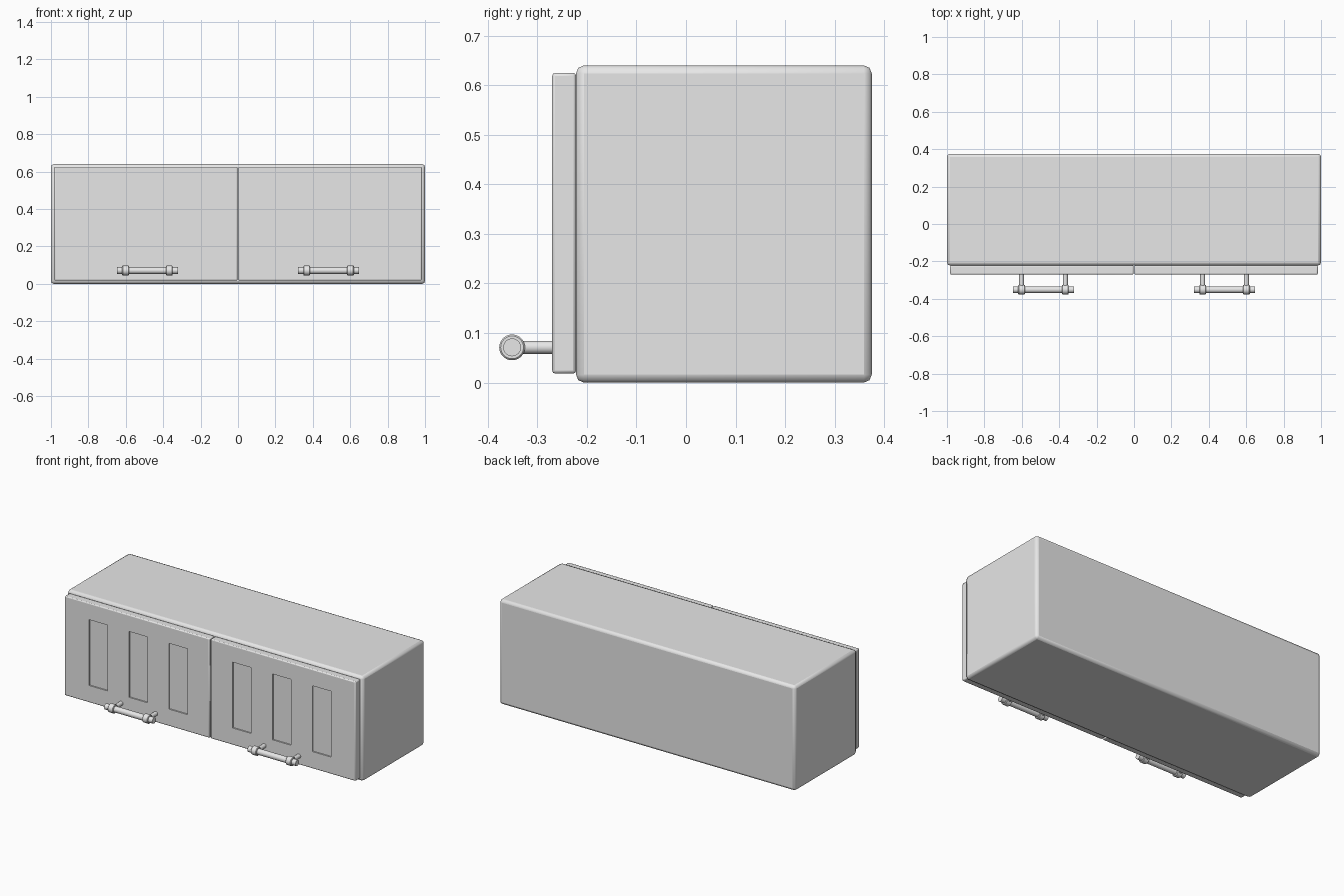
import bpy
import math

if "Cube" in bpy.data.objects:
    bpy.data.objects.remove(bpy.data.objects["Cube"], do_unlink=True)

# One plain grey for the whole cabinet
grey = bpy.data.materials.new("plain_grey")
grey.use_nodes = True
colour = (0.8, 0.8, 0.8, 1)
grey.diffuse_color = colour
grey.node_tree.nodes["Principled BSDF"].inputs["Base Color"].default_value = colour


def finish(obj, name):
    obj.name = name
    obj.data.materials.append(grey)
    return obj


def smooth(obj):
    bpy.ops.object.select_all(action="DESELECT")
    obj.select_set(True)
    bpy.context.view_layer.objects.active = obj
    bpy.ops.object.shade_smooth_by_angle(angle=math.radians(50))


def box(name, low, high):
    centre = [(a + b) / 2 for a, b in zip(low, high)]
    bpy.ops.mesh.primitive_cube_add(size=1, location=centre)
    obj = bpy.context.object
    obj.scale = [b - a for a, b in zip(low, high)]
    bpy.ops.object.transform_apply(location=False, rotation=False, scale=True)
    return finish(obj, name)


def bevel(obj, width, segments=2):
    mod = obj.modifiers.new("soft_edges", "BEVEL")
    mod.width = width
    mod.segments = segments
    mod.limit_method = "ANGLE"


def rod(name, centre, radius, length, axis):
    turn = (0, math.pi / 2, 0) if axis == "x" else (math.pi / 2, 0, 0)
    bpy.ops.mesh.primitive_cylinder_add(
        vertices=32, radius=radius, depth=length, location=centre, rotation=turn)
    obj = finish(bpy.context.object, name)
    smooth(obj)
    return obj


# Cabinet body
body = box("cabinet_body", (-1, -0.222, 0), (1, 0.375, 0.64))
bevel(body, 0.016)
smooth(body)

BAR_Y, BAR_Z = -0.351, 0.071
for side, s in (("left", 1), ("right", -1)):
    # Door
    x0, x1 = sorted((s * 0.003, s * 0.983))
    door = box(f"{side}_door", (x0, -0.27, 0.018), (x1, -0.222, 0.625))
    bevel(door, 0.006)

    # Recessed slats, every second one of five
    for i, x in enumerate((0.215, 0.485, 0.755)):
        c = s * x
        cutter = box(f"{side}_slat_cutter_{i + 1}",
                     (c - 0.063, -0.3, 0.122), (c + 0.063, -0.262, 0.524))
        cutter.hide_render = True
        cutter.hide_set(True)
        cut = door.modifiers.new("slat_recess", "BOOLEAN")
        cut.operation = "DIFFERENCE"
        cut.object = cutter
    smooth(door)

    # Bar handle with two posts and collars
    mid = s * 0.484
    rod(f"{side}_handle_bar", (mid, BAR_Y, BAR_Z), 0.018, 0.325, "x")
    for part, offset in (("inner", -s * 0.117), ("outer", s * 0.117)):
        x = mid + offset
        rod(f"{side}_handle_{part}_post", (x, -0.305, BAR_Z), 0.013, 0.09, "y")
        collar = rod(f"{side}_handle_{part}_collar", (x, BAR_Y, BAR_Z), 0.026, 0.036, "x")
        bevel(collar, 0.003, 1)
